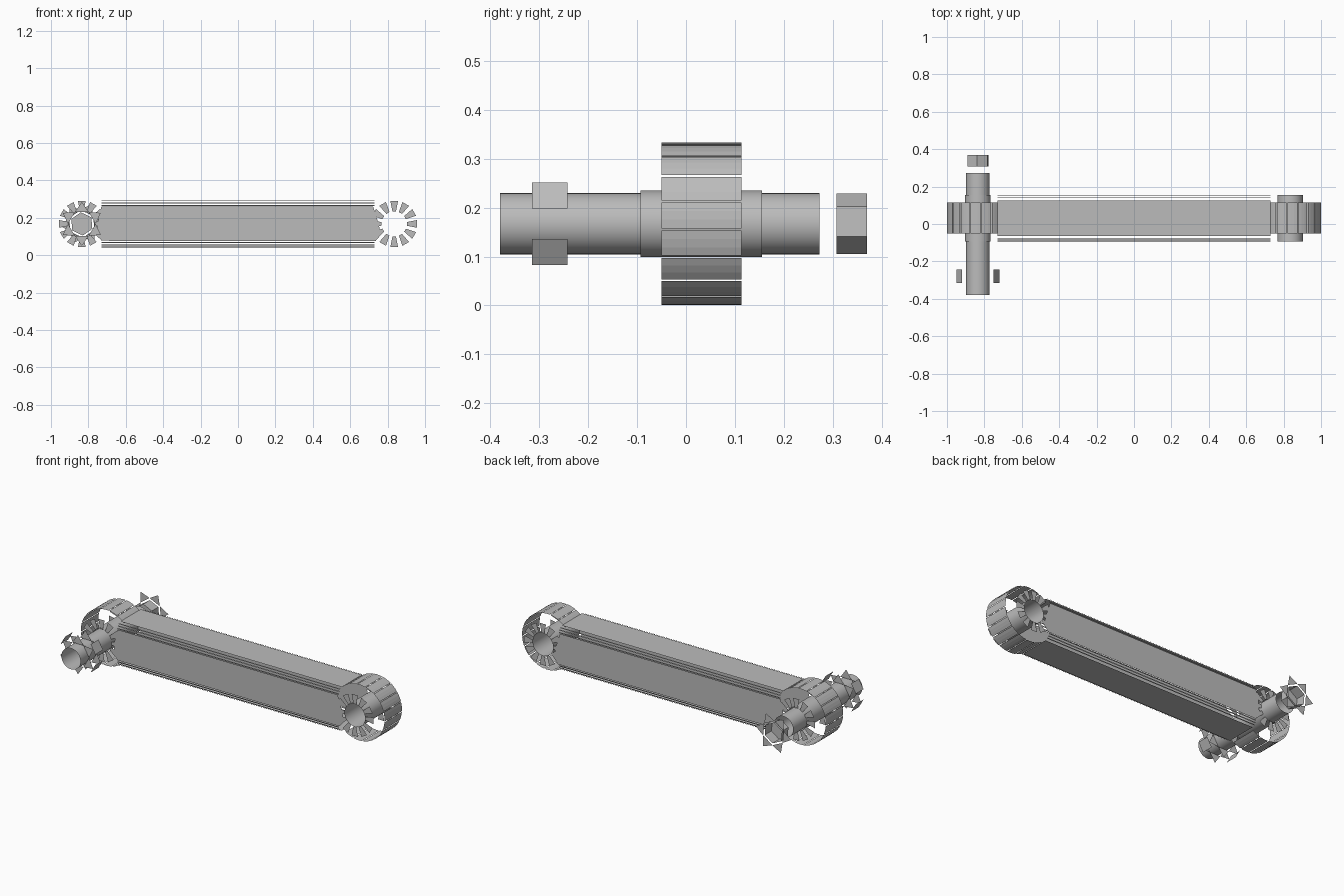
import bpy
from math import sin, cos, pi, radians

cube = bpy.data.objects.get("Cube")
if cube:
    bpy.data.objects.remove(cube, do_unlink=True)

grey = bpy.data.materials.new("machined grey")
grey.use_nodes = True
grey.diffuse_color = (0.5, 0.5, 0.5, 1)
grey.node_tree.nodes["Principled BSDF"].inputs["Base Color"].default_value = (0.5, 0.5, 0.5, 1)

CX, CZ, CY = 0.835, 0.167, 0.031   # pin centres and mid plane of the link
HALF = 0.124                       # half thickness of the link
BORE, BOSS, LIP = 0.068, 0.166, 0.125


class Sheet:
    """Collects loose faces into one named object."""
    def __init__(self, name):
        self.name, self.verts, self.faces = name, [], []

    def face(self, *pts):
        n = len(self.verts)
        self.verts += pts
        self.faces.append(tuple(range(n, n + len(pts))))

    def build(self, smooth=False):
        mesh = bpy.data.meshes.new(self.name)
        mesh.from_pydata(self.verts, [], self.faces)
        mesh.materials.append(grey)
        for p in mesh.polygons:
            p.use_smooth = smooth
        ob = bpy.data.objects.new(self.name, mesh)
        bpy.context.collection.objects.link(ob)
        return ob


def polar(cx, r, deg, y):
    a = radians(deg)
    return (cx + r * cos(a), y, CZ + r * sin(a))


def wall(sheet, cx, r, a0, a1, y0, y1, steps=1):
    """Part of a cylinder wall facing outward, axis along y."""
    for i in range(steps):
        a = a0 + (a1 - a0) * i / steps
        b = a0 + (a1 - a0) * (i + 1) / steps
        sheet.face(polar(cx, r, a, y0), polar(cx, r, a, y1),
                   polar(cx, r, b, y1), polar(cx, r, b, y0))


def tube(name, cx, r, y0, y1, sides=48):
    bpy.ops.mesh.primitive_cylinder_add(
        vertices=sides, radius=r, depth=y1 - y0, end_fill_type='NOTHING',
        location=(cx, (y0 + y1) / 2, CZ), rotation=(pi / 2, 0, 0))
    ob = bpy.context.object
    ob.name = name
    ob.data.materials.append(grey)
    bpy.ops.object.shade_smooth_by_angle()


# Bosses at both ends: slatted rim, lip petals and bore
for side, label in ((1, "left"), (-1, "right")):
    cx = side * CX
    turn = 0 if side > 0 else 180
    rim = Sheet(label + "_boss_rim")
    for k in range(-6, 7):
        mid = turn + 20 * k + 6 * side
        lo, hi = mid - 9.2, mid + 9.2
        wall(rim, cx, BOSS, lo, hi, -0.05, 0.114, 3)
    rim.build()

    petals = Sheet(label + "_boss_petals")
    for y in (CY - HALF, CY + HALF):
        for k in range(12):
            a = turn + 30 * k
            pts = [polar(cx, BORE, a - 8, y), polar(cx, LIP, a - 9.5, y),
                   polar(cx, LIP, a + 9.5, y), polar(cx, BORE, a + 8, y)]
            petals.face(*(pts if y < CY else pts[::-1]))
    petals.build()
    tube(label + "_bore", cx, BORE, CY - HALF, CY + HALF)

# Link arm: two side plates, top and bottom plates, thin slivers in the corners
arm = Sheet("link_arm")
END, TALL, FLAT = 0.73, 0.13, 0.095
outline = [(-0.755, 0.12), (-0.73, 0.077), (0.735, 0.075), (0.765, 0.11),
           (0.745, 0.19), (0.722, 0.26), (-0.73, 0.26), (-0.745, 0.21)]
arm.face(*[(x, CY - HALF, z) for x, z in outline])
arm.face(*[(x, CY + HALF, z) for x, z in reversed(outline)])
for s in (1, -1):
    z = CZ + s * TALL
    pts = [(-END, CY - FLAT, z), (END, CY - FLAT, z),
           (END, CY + FLAT, z), (-END, CY + FLAT, z)]
    arm.face(*pts[::s])
arm.build()

slivers = Sheet("arm_corner_slivers")


def corner(x, sy, sz, deg):
    a = radians(deg)
    return (x, CY + sy * (FLAT + (HALF - FLAT) * cos(a)),
            CZ + sz * (0.093 + (TALL - 0.093) * sin(a)))


for sy in (1, -1):
    for sz in (1, -1):
        for a in (4, 27, 50):
            pts = [corner(-END, sy, sz, a), corner(END, sy, sz, a),
                   corner(END, sy, sz, a + 10), corner(-END, sy, sz, a + 10)]
            slivers.face(*pts[::-sy * sz])
slivers.build()

# Bolt through the right boss
tube("bolt_shank", -CX, 0.0625, -0.38, 0.273)


def star(sheet, y, inner, outer, start, facing):
    for k in range(6):
        a = start + 60 * k
        pts = [polar(-CX, inner, a - 30, y), polar(-CX, outer, a, y),
               polar(-CX, inner, a + 30, y)]
        sheet.face(*pts[::facing])


# Nut: four wall slats and pointed end faces
nut = Sheet("nut")
for a in (30, 150, 210, 330):
    wall(nut, -CX, 0.119, a - 15, a + 15, -0.315, -0.242)
for y, facing in ((-0.315, 1), (-0.242, -1)):
    star(nut, y, 0.074, 0.117, 30, facing)
nut.build()

# Bolt head: hexagonal socket with a floor and a pointed rim
head = Sheet("bolt_head_socket")
wall(head, -CX, 0.062, 35, 395, 0.308, 0.37, 6)
head.face(*[polar(-CX, 0.062, 395 - 60 * k, 0.308) for k in range(6)])
star(head, 0.37, 0.074, 0.117, 65, -1)
head.build()
